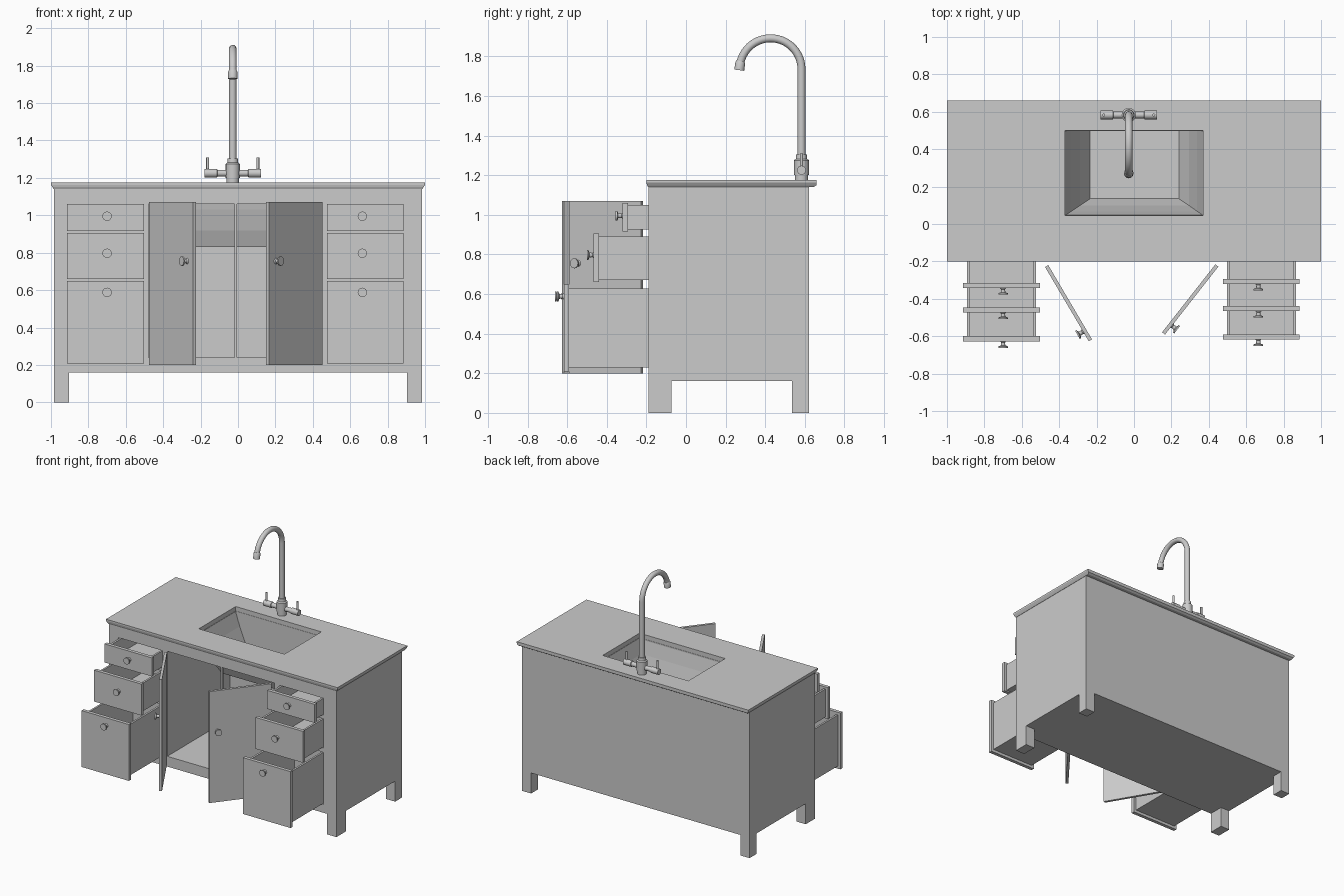
import bpy, bmesh, math
from mathutils import Vector, Matrix

if "Cube" in bpy.data.objects:
    bpy.data.objects.remove(bpy.data.objects["Cube"])


def finish(name, bm, smooth=False):
    bmesh.ops.recalc_face_normals(bm, faces=bm.faces)
    me = bpy.data.meshes.new(name)
    bm.to_mesh(me)
    bm.free()
    ob = bpy.data.objects.new(name, me)
    bpy.context.collection.objects.link(ob)
    if smooth:
        bpy.ops.object.select_all(action='DESELECT')
        ob.select_set(True)
        bpy.context.view_layer.objects.active = ob
        bpy.ops.object.shade_smooth_by_angle(angle=math.radians(35))
    return ob


def add_box(bm, x0, x1, y0, y1, z0, z1):
    m = Matrix.Translation(((x0 + x1) / 2, (y0 + y1) / 2, (z0 + z1) / 2))
    bmesh.ops.create_cube(bm, size=1, matrix=m @ Matrix.Diagonal((x1 - x0, y1 - y0, z1 - z0, 1)))


def boxes(name, *dims):
    bm = bmesh.new()
    for d in dims:
        add_box(bm, *d)
    return finish(name, bm)


def sweep(name, path, radii, sides=16):
    """Round tube along a path, with a radius at each point."""
    bm = bmesh.new()
    pts = [Vector(p) for p in path]
    rings = []
    for i, p in enumerate(pts):
        t = (pts[min(i + 1, len(pts) - 1)] - pts[max(i - 1, 0)]).normalized()
        u = t.cross(Vector((1, 0, 0)) if abs(t.x) < 0.9 else Vector((0, 0, 1))).normalized()
        v = t.cross(u)
        rings.append([bm.verts.new(p + radii[i] * (math.cos(a) * u + math.sin(a) * v))
                      for a in (2 * math.pi * k / sides for k in range(sides))])
    for a, b in zip(rings, rings[1:]):
        for k in range(sides):
            n = (k + 1) % sides
            bm.faces.new((a[k], a[n], b[n], b[k]))
    bm.faces.new(rings[0])
    bm.faces.new(rings[-1])
    return finish(name, bm, True)


def knob(name, base, direction):
    b, d = Vector(base), Vector(direction).normalized()
    prof = [(0, .016), (.006, .011), (.022, .012), (.027, .025), (.035, .025)]
    return sweep(name, [b + d * s for s, r in prof], [r for s, r in prof])


# cabinet carcass, hollowed for the drawers, cupboard and basin
ROWS = [("top", .915, 1.06, .925, 1.05, .995),
        ("middle", .66, .905, .67, .89, .797),
        ("bottom", .208, .648, .23, .628, .588)]
SIDES = [("left", -.708, (-.343, -.473, -.627)), ("right", .681, (-.32, -.466, -.617))]
body = boxes("cabinet_body", (-.983, .983, -.19, .62, .16, 1.14))
cuts = [(-.478, .45, -.3, .585, .24, 1.06), (-.368, .368, .047, .498, 1.0, 1.2)]
for side, cx, fronts in SIDES:
    for row in ROWS:
        cuts.append((cx - .19, cx + .19, -.3, .35, row[3] - .004, row[4] + .004))
bpy.context.view_layer.objects.active = body
for c in cuts:
    cutter = boxes("cutter", c)
    cutter.hide_render = True
    mod = body.modifiers.new("cut", 'BOOLEAN')
    mod.operation, mod.solver, mod.object = 'DIFFERENCE', 'EXACT', cutter
    bpy.context.view_layer.objects.active = body
    bpy.ops.object.modifier_apply(modifier=mod.name)
    bpy.data.objects.remove(cutter)
boxes("centre_post", (-.02, -.005, -.188, -.17, .24, 1.06))

# legs
for s, side in ((-1, "left"), (1, "right")):
    xs = sorted((s * .983, s * .904))
    boxes("front_leg_" + side, (*xs, -.19, -.073, 0, .16))
    boxes("rear_leg_" + side, (*xs, .535, .62, 0, .16))

# worktop with moulded edge, running down into the sink basin
bm = bmesh.new()
loops = [(-.9, .9, -.1, .6, 1.14), (-.985, .985, -.192, .645, 1.14), (-.992, .992, -.197, .66, 1.15),
         (-1, 1, -.2, .66, 1.163), (-1, 1, -.2, .66, 1.175),
         (-.37, .37, .045, .5, 1.175), (-.37, .37, .045, .5, 1.14),
         (-.335, .338, .068, .5, 1.03), (-.29, .295, .098, .5, .92), (-.235, .24, .135, .5, .83)]
rings = [[bm.verts.new(p) for p in ((a, c, z), (b, c, z), (b, d, z), (a, d, z))]
         for a, b, c, d, z in loops]
for r, q in zip(rings, rings[1:]):
    for k in range(4):
        bm.faces.new((r[k], r[(k + 1) % 4], q[(k + 1) % 4], q[k]))
bm.faces.new(rings[-1])
finish("worktop_and_basin", bm)

# drawers: front plate, open box and knob
for side, cx, fronts in SIDES:
    for (row, p0, p1, z0, z1, kz), y in zip(ROWS, fronts):
        a, b, back, t = cx - .185, cx + .185, y + .6, .015
        boxes(f"{row}_drawer_{side}",
              (cx - .205, cx + .205, y, y + .027, p0, p1),
              (a, a + t, y + .027, back, z0, z1), (b - t, b, y + .027, back, z0, z1),
              (a + t, b - t, back - t, back, z0, z1),
              (a + t, b - t, y + .027, back - t, z0, z0 + t))
        knob(f"{row}_drawer_knob_{side}", (cx + (.008 if cx < 0 else -.016), y, kz), (0, -1, 0))

# open doors, each turned about its hinge
for side, hinge, tip, out in (("left", (-.467, -.225), (-.233, -.622), -1),
                              ("right", (.443, -.222), (.158, -.585), 1)):
    h, t = Vector((*hinge, 0)), Vector((*tip, 0))
    d = (t - h).normalized()
    n = Vector((0, 0, 1)).cross(d) * out
    if n.x * out < 0:
        n = -n
    w = (t - h).length
    door = boxes("door_" + side, (0, w, -.01, .01, .2, 1.07))
    door.location = h
    door.rotation_euler.z = math.atan2(d.y, d.x)
    knob("door_knob_" + side, h + d * (w - .06) + n * .01 + Vector((0, 0, .755)), n)

# tap: base, spout, nozzle, crossbar and levers
fx, fy = -.028, .583
sweep("tap_base", [(fx, fy, z) for z in (1.17, 1.2, 1.2, 1.275, 1.282, 1.305)],
      [.034, .034, .038, .038, .029, .027])
arc = [(fx, .427 + .156 * math.cos(a), 1.735 + .156 * math.sin(a))
       for a in (math.radians(168 * i / 24) for i in range(25))]
path = [(fx, fy, 1.29), (fx, fy, 1.5)] + arc
sweep("tap_spout", path, [.02] * len(path))
sweep("tap_nozzle", [(fx, .276, 1.775), (fx, .274, 1.768), (fx, .269, 1.73)], [.021, .025, .025])
sweep("tap_crossbar", [(fx + x, fy, 1.225) for x in (-.15, -.085, -.082, .082, .085, .15)],
      [.023, .023, .018, .018, .023, .023])
for s, side in ((-1, "left"), (1, "right")):
    sweep("tap_lever_" + side, [(fx + s * .134, fy, z) for z in (1.225, 1.31)], [.008, .008], 12)
